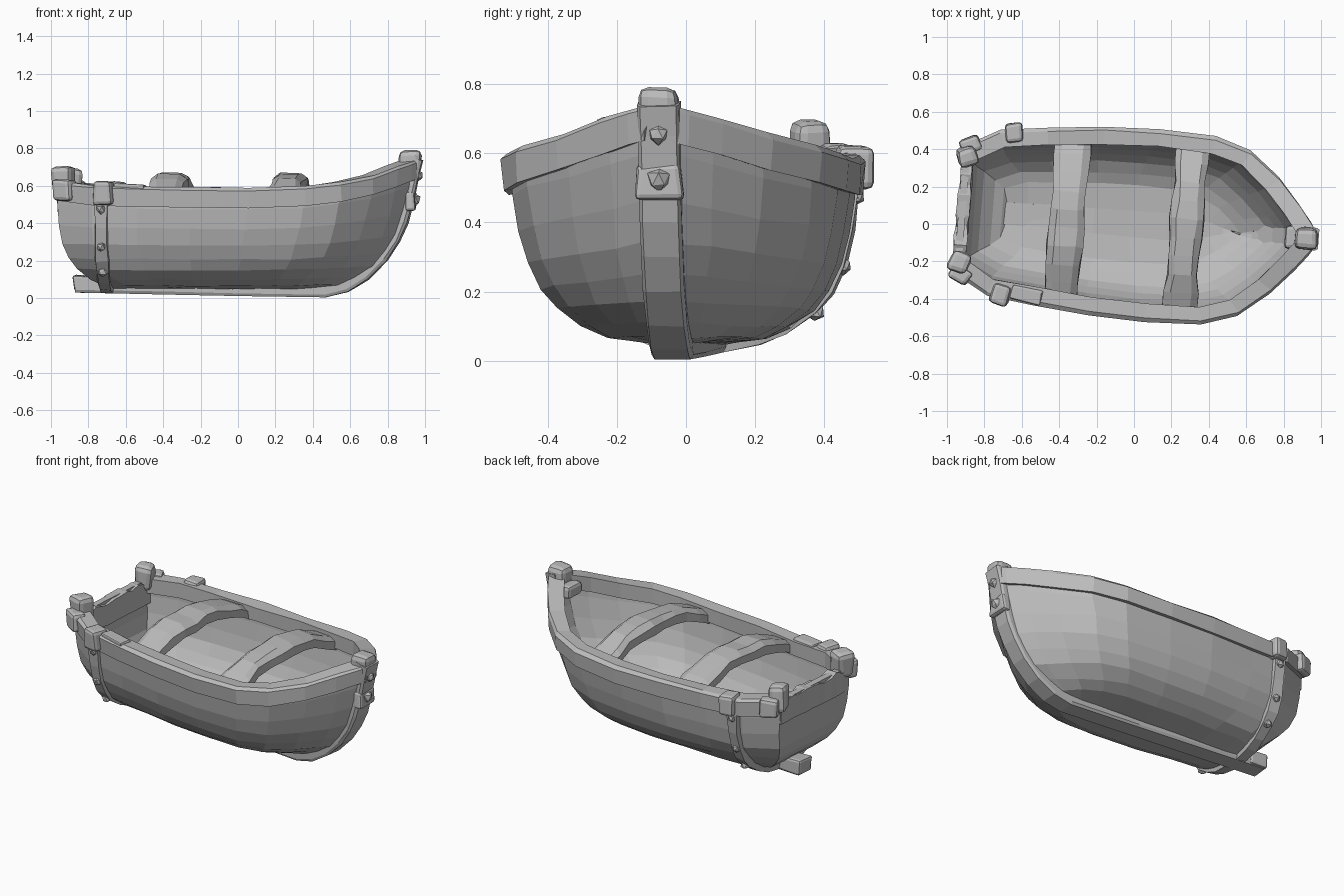
import bpy, bmesh, math, random
from mathutils import Vector, Matrix

random.seed(4)
if "Cube" in bpy.data.objects:
    bpy.data.objects.remove(bpy.data.objects["Cube"])

mat = bpy.data.materials.new("weathered_grey")
mat.use_nodes = True
GREY = (0.5, 0.5, 0.5, 1)
mat.diffuse_color = GREY
mat.node_tree.nodes["Principled BSDF"].inputs["Base Color"].default_value = GREY

YAW = Matrix.Rotation(math.radians(-4.7), 4, 'Z')   # the boat lies slightly askew


def finish(name, bm, bevel=0.0, wobble=0.0):
    for v in bm.verts:
        v.co += Vector([random.uniform(-wobble, wobble) for _ in range(3)])
    bmesh.ops.recalc_face_normals(bm, faces=bm.faces)
    bm.transform(YAW)
    mesh = bpy.data.meshes.new(name)
    bm.to_mesh(mesh)
    bm.free()
    mesh.materials.append(mat)
    ob = bpy.data.objects.new(name, mesh)
    bpy.context.collection.objects.link(ob)
    if bevel:
        mod = ob.modifiers.new("worn_edges", 'BEVEL')
        mod.width, mod.segments = bevel, 2
    return ob


def loft(name, rings, bevel=0.0, wobble=0.0):
    """Skin a row of closed rings and cap both ends."""
    bm = bmesh.new()
    rows = [[bm.verts.new(p) for p in ring] for ring in rings]
    n = len(rows[0])
    for a, b in zip(rows, rows[1:]):
        for i in range(n):
            j = (i + 1) % n
            bm.faces.new((a[i], a[j], b[j], b[i]))
    bm.faces.new(rows[0])
    bm.faces.new(rows[-1])
    return finish(name, bm, bevel, wobble)


def block(name, centre, size, turn=0.0, bevel=0.02, wobble=0.008):
    bm = bmesh.new()
    bmesh.ops.create_cube(bm, size=1)
    bm.transform(Matrix.Translation(centre) @ Matrix.Rotation(turn, 4, 'Z')
                 @ Matrix.Diagonal((*size, 1)))
    return finish(name, bm, bevel, wobble)


def stud(name, centre, radius):
    bm = bmesh.new()
    bmesh.ops.create_icosphere(bm, subdivisions=1, radius=radius)
    bm.transform(Matrix.Translation(centre))
    return finish(name, bm, 0, 0.003)


def interp(table, x):
    for (x0, y0), (x1, y1) in zip(table, table[1:]):
        if x <= x1:
            return y0 + (y1 - y0) * max(0, (x - x0) / (x1 - x0))
    return table[-1][1]


# Outline of the rail from above, and its height
BEAM = [(-.94, .34), (-.75, .445), (-.5, .475), (-.2, .505), (.1, .517), (.4, .505),
        (.59, .445), (.75, .315), (.87, .18), (.94, .09), (.97, .04)]
SHEER = [(-.97, .625), (-.8, .605), (-.4, .59), (.2, .585), (.5, .6), (.75, .655), (.97, .74)]
# Hull levels: height share, width share, stern x, bow x
LEVELS = [(1, 1, -.94, .95), (.82, .99, -.94, .93), (.62, .96, -.935, .9), (.44, .91, -.92, .86),
          (.3, .83, -.89, .81), (.19, .74, -.85, .75), (.09, .6, -.78, .66),
          (.03, .45, -.72, .59), (0, .15, -.7, .53)]


def hull_point(level, u, side):
    v, share, stern, bow = level
    top_x = -.94 + 1.89 * u
    x = stern + (bow - stern) * u
    y = max(.03, interp(BEAM, top_x) - .03) * share
    z = .05 + (interp(SHEER, top_x) - .07) * v
    return Vector((x, side * y, z))


# Hull shell with flat transom
bm = bmesh.new()
grid = []
stations = [(x + .94) / 1.89 for x, _ in BEAM[:-1]] + [1]
for u in stations:
    ring = [hull_point(l, u, 1) for l in LEVELS] + [hull_point(l, u, -1) for l in reversed(LEVELS)]
    grid.append([bm.verts.new(p) for p in ring])
m = len(grid[0])
for a, b in zip(grid, grid[1:]):
    for i in range(m - 1):
        bm.faces.new((a[i], a[i + 1], b[i + 1], b[i]))
for end in (grid[0], grid[-1]):
    for i in range(m // 2 - 1):
        bm.faces.new((end[i], end[i + 1], end[m - 2 - i], end[m - 1 - i]))
hull = finish("hull", bm, 0, .004)
shell = hull.modifiers.new("planking", 'SOLIDIFY')
shell.thickness, shell.offset = .045, -1

# Rails along both sides
for side, word in ((1, "left"), (-1, "right")):
    rings = []
    for i, (x, y) in enumerate(BEAM):
        p, q = BEAM[max(i - 1, 0)], BEAM[min(i + 1, len(BEAM) - 1)]
        along = Vector((q[0] - p[0], q[1] - p[1])).normalized()
        inner = Vector((x, y)) + Vector((along.y, -along.x)) * .095
        inner.y = max(inner.y, 0)
        z = interp(SHEER, x)
        rings.append([(x, side * y, z - .015), (x, side * y * .985, z - .105),
                      (inner.x, side * inner.y, z - .09), (inner.x, side * inner.y, z),
                      (x - .01 * along.y, side * max(y - .02, 0), z + .003)])
    loft(word + "_rail", rings, 0, .004)

    # Rib strapped around the hull near the stern
    path = [hull_point(l, max(0, (-.7 - l[2]) / (l[3] - l[2])), side) for l in LEVELS]
    rings = []
    for p in path:
        p.x = -.7
        out = Vector((0, p.y, (p.z - .45) if p.z < .45 else 0)).normalized()
        a, b = p - out * .02, p + out * .024
        dx = Vector((.04, 0, 0))
        rings.append([a - dx, b - dx * .8, b + dx * .8, a + dx])
    loft(word + "_rib", rings, 0, .004)
    for k in (1, 3, 5):
        stud(word + "_rib_stud", path[k] + Vector((0, side * .015, -.01)), .028)
    block(word + "_rib_head", (-.68, side * .435, .56), (.1, .11, .125), side * .2)

    # Stern corner posts
    block(word + "_stern_post", (-.915, side * .285, .62), (.105, .11, .15), side * .35, .03, .012)
    block(word + "_post_foot", (-.905, side * .345, .575), (.11, .09, .11), side * .5, .02)

# Loose plank on the right rail
block("rail_patch", (-.545, -.425, .592), (.17, .085, .035), -.12, .008)

# Worn top edge of the transom
rings = []
for i in range(12):
    y = -.3 + i * .6 / 11
    z = .595 + random.uniform(-.018, .018)
    w = random.uniform(-.008, .008)
    rings.append([(-.95 + w, y, .46), (-.95 + w, y, z), (-.885 - w, y, z), (-.88, y, .46)])
loft("transom_cap", rings, 0, .003)

# Keel curving up into the stem
KEEL = [(-.87, .03), (-.4, .018), (0, .01), (.47, .004), (.59, .032), (.7, .1), (.8, .2),
        (.865, .3), (.91, .4), (.945, .53), (.97, .65), (.99, .735)]
rings = []
for i, (x, z) in enumerate(KEEL):
    p, q = KEEL[max(i - 1, 0)], KEEL[min(i + 1, len(KEEL) - 1)]
    t = Vector((q[0] - p[0], q[1] - p[1])).normalized()
    ix, iz = x - t.y * .075, z + t.x * .075
    w = .06
    rings.append([(x, -w * .85, z), (x, w * .85, z), (x - t.y * .015, w, z + t.x * .015),
                  (ix, w, iz), (ix, -w, iz), (x - t.y * .015, -w, z + t.x * .015)])
loft("keel_and_stem", rings, 0, .002)
block("keel_heel", (-.82, 0, .075), (.12, .12, .09), 0, .015)
block("stem_head", (.925, 0, .735), (.125, .115, .105), 0, .03, .008)
block("stem_band", (.925, 0, .515), (.06, .132, .1), 0, .015)
stud("stem_stud_upper", (.965, 0, .655), .03)
stud("stem_stud_lower", (.945, 0, .525), .036)
block("bow_breast_hook", (.86, 0, .66), (.1, .13, .08), 0, .02)

# Arched thwarts
for name, cx, width in (("rear_seat", -.36, .185), ("front_seat", .28, .17)):
    rings = []
    for i in range(10):
        s = -1 + 2 * i / 9
        y, z = s * .445, .67 - .115 * s * s + random.uniform(-.008, .008)
        h = width / 2 + random.uniform(-.008, .008)
        rings.append([(cx - h, y, z - .075), (cx - h, y, z - .025), (cx - h * .6, y, z),
                      (cx + h * .6, y, z), (cx + h, y, z - .025), (cx + h, y, z - .075)])
    loft(name, rings, 0, .005)
